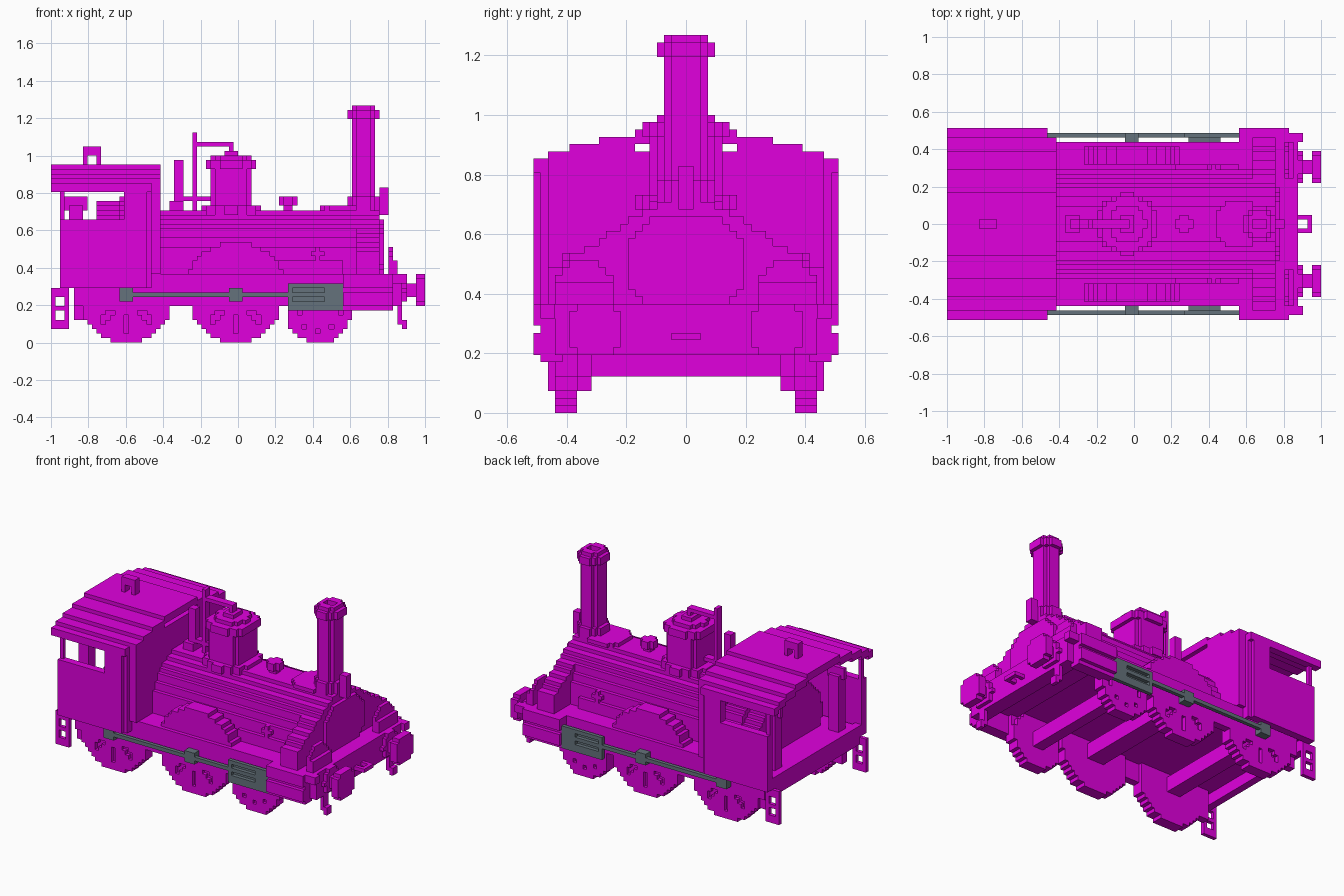
import bpy, bmesh, math
from mathutils import Vector

if "Cube" in bpy.data.objects:
    bpy.data.objects.remove(bpy.data.objects["Cube"])

V = 2 / 82          # block size


def material(name, rgb):
    m = bpy.data.materials.new(name)
    m.diffuse_color = (*rgb, 1)
    m.use_nodes = True
    m.node_tree.nodes["Principled BSDF"].inputs["Base Color"].default_value = (*rgb, 1)
    return m


MAGENTA = material("magenta", (0.75, 0.0, 0.73))
GREY = material("slate grey", (0.13, 0.17, 0.2))
SIDES = {(-1, 0, 0): ((0, 0, 0), (0, 0, 1), (0, 1, 1), (0, 1, 0)),
         (1, 0, 0): ((1, 0, 0), (1, 1, 0), (1, 1, 1), (1, 0, 1)),
         (0, -1, 0): ((0, 0, 0), (1, 0, 0), (1, 0, 1), (0, 0, 1)),
         (0, 1, 0): ((0, 1, 0), (0, 1, 1), (1, 1, 1), (1, 1, 0)),
         (0, 0, -1): ((0, 0, 0), (0, 1, 0), (1, 1, 0), (1, 0, 0)),
         (0, 0, 1): ((0, 0, 1), (1, 0, 1), (1, 1, 1), (0, 1, 1))}


def solid(name, x, y, z, rule=None, mat=MAGENTA):
    """Box snapped to the block grid; a rule keeps only the blocks it accepts."""
    lo = [round(r[0] / V) for r in (x, y, z)]
    hi = [max(round(r[1] / V), l + 1) for r, l in zip((x, y, z), lo)]
    bm = bmesh.new()
    if rule is None:
        bmesh.ops.create_cube(bm, size=1)
        for v in bm.verts:
            v.co = [(h if c > 0 else l) * V for c, l, h in zip(v.co, lo, hi)]
    else:
        cells = {(i, j, k) for i in range(lo[0], hi[0]) for j in range(lo[1], hi[1])
                 for k in range(lo[2], hi[2])
                 if rule((i + .5) * V, (j + .5) * V, (k + .5) * V)}
        verts = {}
        for c in cells:
            for d, corners in SIDES.items():
                if tuple(a + b for a, b in zip(c, d)) in cells:
                    continue
                face = []
                for q in corners:
                    p = tuple(a + b for a, b in zip(c, q))
                    if p not in verts:
                        verts[p] = bm.verts.new(Vector(p) * V)
                    face.append(verts[p])
                bm.faces.new(face)
        bmesh.ops.dissolve_limit(bm, angle_limit=0.01, verts=bm.verts[:], edges=bm.edges[:])
    me = bpy.data.meshes.new(name)
    bm.to_mesh(me)
    bm.free()
    me.materials.append(mat)
    bpy.context.collection.objects.link(bpy.data.objects.new(name, me))


def pair(name, x, y, z, rule=None, mat=MAGENTA):
    """Same part on both sides; y is given for the +y side."""
    solid(name + "_back", x, y, z, rule, mat)
    flip = None if rule is None else (lambda a, b, c: rule(a, -b, c))
    solid(name + "_front", x, (-y[1], -y[0]), z, flip, mat)


def upright(name, cx, r, z, inner=0):
    """Round upright post on the centre line, optionally hollow."""
    solid(name, (cx - r, cx + r), (-r, r), z,
          lambda x, y, z: inner <= math.hypot(x - cx, y) < r)


# Chassis
solid("deck", (-.95, .83), (-.44, .44), (.317, .366))
pair("frame_skirt", (-.88, .6), (.39, .44), (.195, .366))
solid("front_deck", (.56, .83), (-.512, .512), (.295, .366))
pair("front_skirt", (.56, .83), (.415, .488), (.171, .3))
pair("front_skirt_rail", (.56, .83), (.463, .512), (.195, .268))
solid("front_beam", (.78, .878), (-.44, .44), (.2, .366))
solid("rear_beam", (-.95, -.9), (-.46, .46), (.25, .366))
pair("rear_brake_hanger", (-.87, -.8), (.37, .42), (.13, .32))


# Wheels with slots between the spokes, and axles
def wheel(name, cx, r, axle):
    def tread(x, y, z):
        dx, dz = x - cx, z - r
        d = math.hypot(dx, dz)
        slot = abs(math.sin(4 * math.atan2(dz, dx))) * d < .05 and .1 < d < r - .05
        return d < r + .004 and not (slot and y > .41)
    pair(name, (cx - r, cx + r), (.366, .44), (0, min(2 * r, .36)), tread)
    solid(name + "_axle", (cx - axle, cx + axle), (-.37, .37), (r - .05, r + .05))


wheel("rear_wheel", -.6, .244, .05)
wheel("middle_wheel", -.012, .244, .05)
wheel("leading_wheel", .43, .171, .03)

# Splashers over the wheels
pair("middle_splasher", (-.28, .26), (.317, .415), (.366, .54),
     lambda x, y, z: math.hypot(x + .012, z - .26) < .28)
pair("leading_splasher", (.22, .56), (.27, .317), (.366, .44))
pair("side_valve", (.39, .465), (.24, .317), (.44, .515),
     lambda x, y, z: abs(x - .427) < .02 or abs(z - .476) < .02)

# Coupling rods, crank blocks and slotted cylinders
pair("coupling_rod", (-.6, .29), (.463, .488), (.245, .27), None, GREY)
pair("rear_crank", (-.635, -.565), (.44, .488), (.22, .29), None, GREY)
pair("middle_crank", (-.05, .025), (.44, .488), (.22, .29), None, GREY)
pair("cylinder", (.27, .56), (.463, .488), (.171, .317),
     lambda x, y, z: (x > .29 or .17 < z < .31)
     and not (.29 < x < .46 and (.22 < z < .244 or .268 < z < .293)), GREY)
pair("cylinder_backing", (.29, .46), (.44, .463), (.22, .293), None, GREY)

# Boiler and smokebox
solid("boiler", (-.45, .756), (-.3, .3), (.36, .71),
      lambda x, y, z: math.hypot(y, z - .42) < .295)
solid("boiler_backhead", (-.756, -.42), (-.37, .37), (.36, .78),
      lambda x, y, z: math.hypot(y * .85, z - .46) < (.31 if x > -.63 else .285))
solid("smokebox_flare", (.63, .756), (-.488, .488), (.36, .71),
      lambda x, y, z: abs(y) < min(.47, .1 + (.7 - z) * 1.6))
solid("smokebox_door", (.75, .785), (-.2, .2), (.36, .66),
      lambda x, y, z: abs(y) < .195 and abs(y) + abs(z - .51) < .27)
solid("chimney_saddle", (.43, .64), (-.122, .122), (.7, .735),
      lambda x, y, z: x > .56 or math.hypot(x - .55, y) < .122)
solid("front_bracket", (.75, .8), (-.025, .025), (.69, .83))

# Chimney, open at the top
upright("chimney_base", .671, .095, (.7, .79))
upright("chimney_pipe", .671, .07, (.71, 1.22))
upright("chimney_cap", .671, .095, (1.195, 1.245), .035)
upright("chimney_rim", .671, .07, (1.22, 1.27), .035)

# Steam dome
upright("dome_base", -.037, .165, (.695, .735))
solid("dome_body", (-.146, .073), (-.122, .122), (.71, .95),
      lambda x, y, z: math.hypot(x + .037, y) < .137)
solid("dome_cap", (-.171, .098), (-.146, .146), (.93, .976),
      lambda x, y, z: math.hypot(x + .037, y) < .15)
upright("dome_crown", -.037, .1, (.976, 1.0))
upright("dome_knob", -.037, .045, (1.0, 1.025))

# Steam pipes, safety valve and filler
solid("steam_pipe_base", (-.37, -.29), (-.05, .05), (.7, .755))
solid("safety_valve", (-.34, -.29), (-.025, .025), (.71, .98))
solid("steam_pipe_link", (-.34, -.13), (-.025, .025), (.757, .78))
solid("steam_pipe_upright", (-.244, -.22), (-.025, .025), (.71, 1.125))
solid("steam_pipe_top", (-.22, -.024), (-.025, .025), (1.05, 1.075))
solid("steam_pipe_drop", (-.049, -.024), (-.025, .025), (1.0, 1.06))
solid("filler_neck", (.244, .293), (-.025, .025), (.7, .74))
upright("filler_cap", .268, .05, (.735, .78))

# Cab: low sides, full front sheets, posts and stepped roof
pair("cab_side", (-.95, -.49), (.463, .512), (.295, .66))
pair("cab_side_sheet", (-.61, -.49), (.463, .512), (.64, .85))
pair("cab_corner", (-.49, -.46), (.44, .488), (.295, .86))
solid("cab_front_wall", (-.49, -.42), (-.46, .46), (.36, .87))
pair("cab_rear_post", (-.95, -.925), (.463, .488), (.65, .85))
STEPS = ((.17, .951), (.29, .927), (.39, .902), (.463, .878), (.52, .854))


def roof(x, y, z):
    top = next(t for w, t in STEPS if abs(y) < w)
    return top - .05 < z < top and (x < -.46 or abs(y) < .463)


solid("cab_roof", (-1, -.42), (-.512, .512), (.78, .951), roof)
solid("roof_loop", (-.83, -.74), (-.025, .025), (.94, 1.05),
      lambda x, y, z: z > 1.0 or abs(x + .78) > .015)
pair("brake_column", (-.9, -.83), (.29, .366), (.36, .73))
pair("brake_handle", (-.93, -.81), (.317, .342), (.71, .79))

# Rear ladders: two open rungs each
pair("rear_ladder", (-1, -.9), (.44, .463), (.08, .3),
     lambda x, y, z: not (abs(x + .95) < .026 and (.12 < z < .175 or .2 < z < .25)))

# Front steps and lamps
pair("front_step_leg", (.85, .878), (.317, .366), (.1, .366))
pair("front_step_tread", (.87, .9), (.317, .366), (.08, .11))
pair("front_step_top", (.82, .9), (.44, .488), (.317, .366))
pair("lamp", (.8, .85), (.25, .44), (.36, .512),
     lambda x, y, z: math.hypot(y - .345, z - .41) < .102 and (x < .83 or z < .45))


# Buffers and coupling
def buffer_part(name, x, r):
    pair(name, x, (.305 - r, .305 + r), (.283 - r, .283 + r),
         lambda a, b, c: math.hypot(b - .305, c - .283) < r)


buffer_part("buffer_collar", (.85, .9), .075)
buffer_part("buffer_shank", (.87, .96), .045)
buffer_part("buffer_head", (.95, 1), .092)
solid("coupling_loop", (.85, .945), (-.05, .05), (.245, .27),
      lambda x, y, z: not (.878 < x < .92 and abs(y) < .025))
